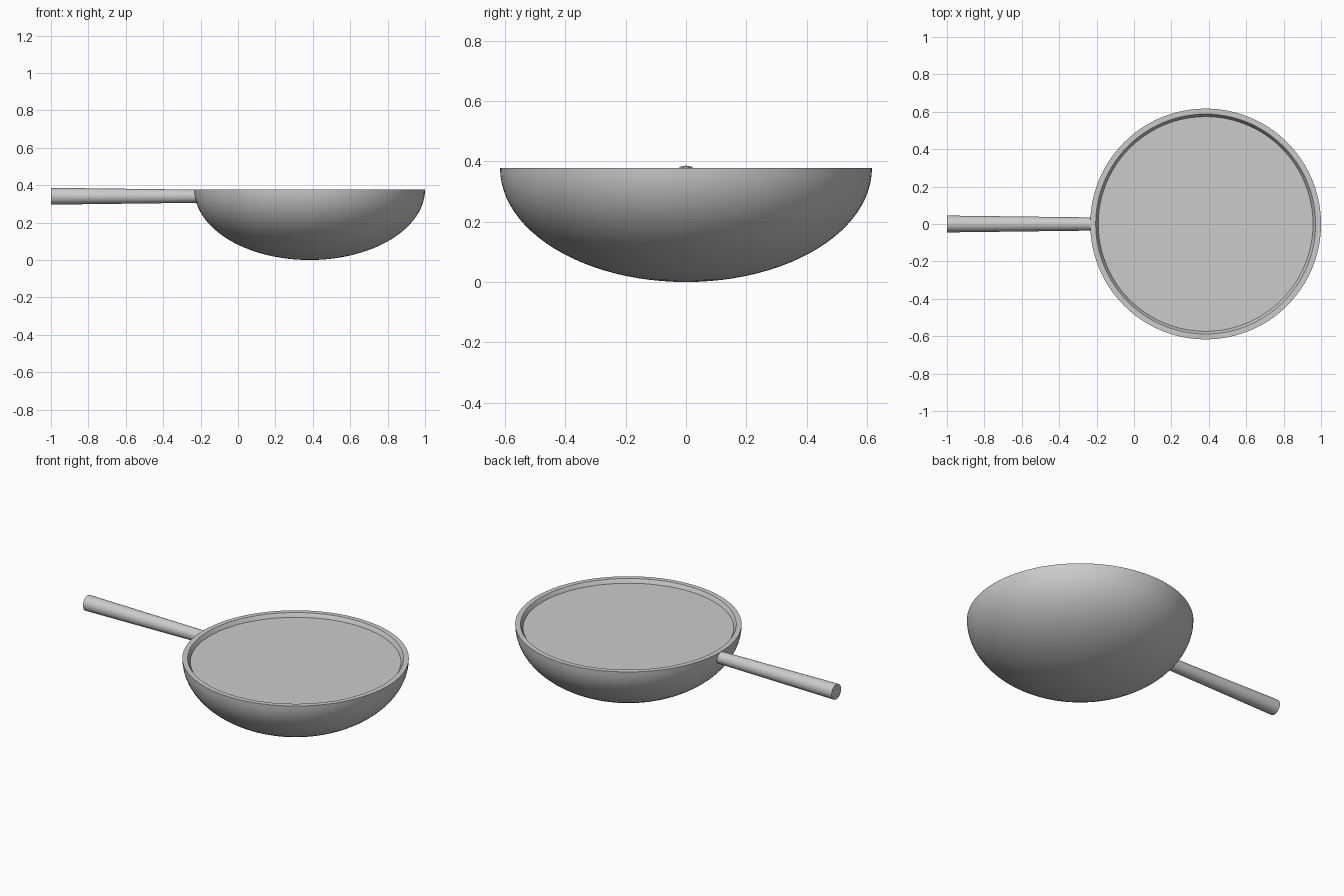
import bpy, bmesh, math
from mathutils import Matrix

if "Cube" in bpy.data.objects:
    bpy.data.objects.remove(bpy.data.objects["Cube"])

CX, R, H = 0.383, 0.617, 0.378   # bowl centre, outer radius, height
SEG = 96


def finish(name, bm):
    bmesh.ops.recalc_face_normals(bm, faces=bm.faces)
    me = bpy.data.meshes.new(name)
    bm.to_mesh(me)
    bm.free()
    ob = bpy.data.objects.new(name, me)
    bpy.context.collection.objects.link(ob)
    bpy.context.view_layer.objects.active = ob
    ob.select_set(True)
    bpy.ops.object.shade_smooth_by_angle(angle=math.radians(35))
    ob.select_set(False)
    return ob


def lathe(name, profile):
    bm = bmesh.new()
    vs = [bm.verts.new((r, 0, z)) for r, z in profile]
    es = [bm.edges.new(p) for p in zip(vs, vs[1:])]
    bmesh.ops.spin(bm, geom=vs + es, cent=(0, 0, 0), axis=(0, 0, 1),
                   angle=math.tau, steps=SEG)
    bmesh.ops.remove_doubles(bm, verts=bm.verts, dist=1e-5)
    bmesh.ops.translate(bm, verts=bm.verts, vec=(CX, 0, 0))
    return finish(name, bm)


def quarter(r, depth, n=24):
    angles = [math.pi / 2 * i / n for i in range(n + 1)]
    return [(r * math.sin(a), H - depth * math.cos(a)) for a in angles]


# Bowl: half-ellipsoid shell with a flat rim and a small inner chamfer
inner = [p for p in quarter(0.574, 0.34) if p[1] < 0.35]
lathe("bowl", quarter(R, H) + [(0.588, H), (0.572, 0.352)] + inner[::-1])

# Flat filling just below the rim
bm = bmesh.new()
bmesh.ops.create_circle(bm, cap_ends=True, segments=SEG, radius=0.574,
                        matrix=Matrix.Translation((CX, 0, 0.356)))
finish("filling", bm)

# Handle: straight rod, slightly thicker at the free end
bm = bmesh.new()
x0, x1 = -1.0, -0.21
bmesh.ops.create_cone(
    bm, cap_ends=True, segments=32, radius1=0.045, radius2=0.035, depth=x1 - x0,
    matrix=Matrix.Translation(((x0 + x1) / 2, 0, 0.341))
    @ Matrix.Rotation(math.pi / 2, 4, 'Y'))
finish("handle", bm)
